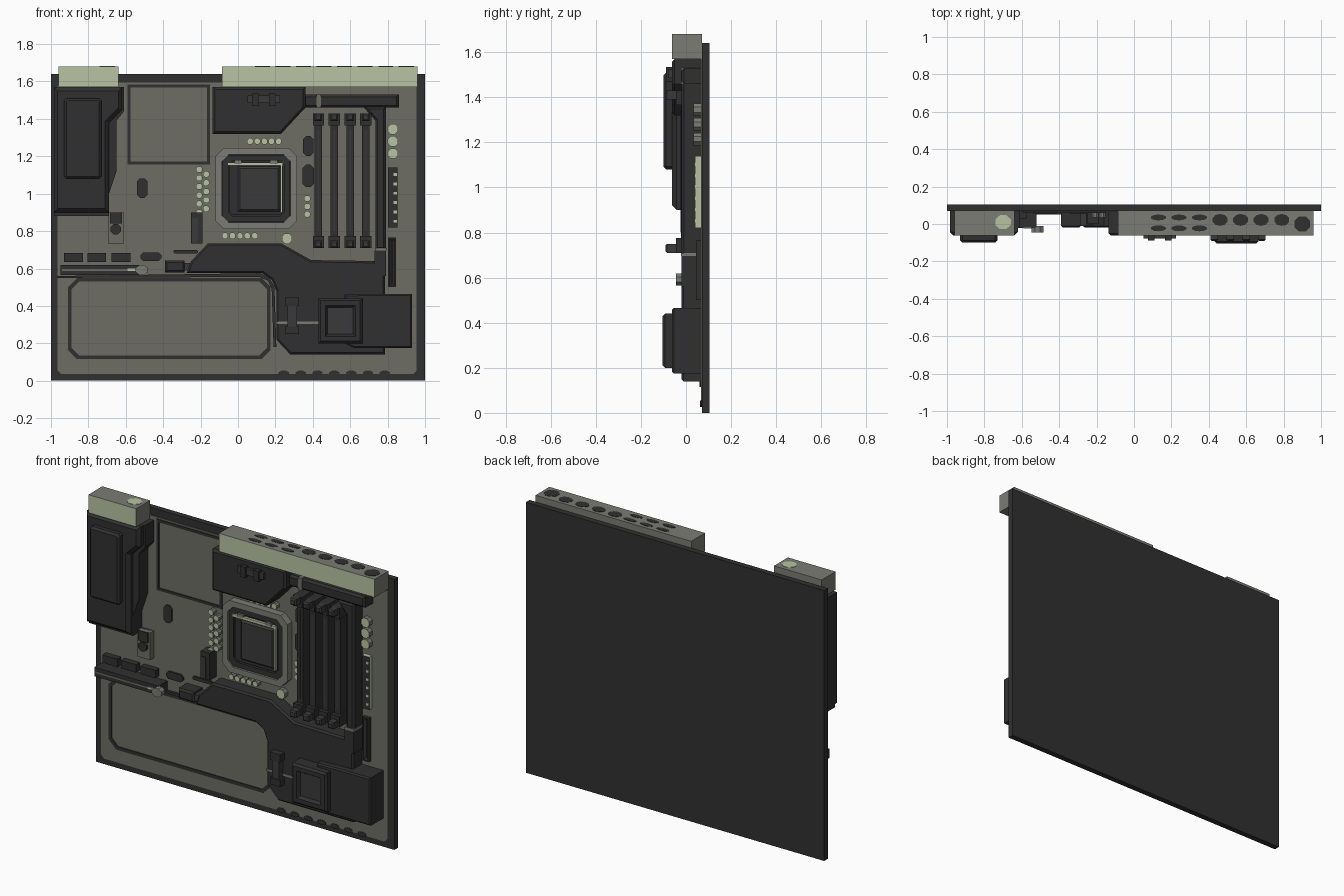
import bpy, bmesh, math

if "Cube" in bpy.data.objects:
    bpy.data.objects.remove(bpy.data.objects["Cube"])

# ---------- colours ----------
def material(name, c):
    m = bpy.data.materials.new(name)
    m.diffuse_color = (*c, 1)
    m.use_nodes = True
    m.node_tree.nodes["Principled BSDF"].inputs["Base Color"].default_value = m.diffuse_color
    return m
DARK = material("dark", (0.03, 0.03, 0.03))
GRAY = material("olive_gray", (0.155, 0.155, 0.13))
METAL = material("metal_gray", (0.2, 0.2, 0.178))
PALE = material("pale_green", (0.48, 0.55, 0.37))
COAL = material("mid_charcoal", (0.042, 0.042, 0.042))

BACK = 0.071  # board front surface

# ---------- helpers ----------
def prism(name, pts, front, mat, face_mat=None, back=BACK, chamfer=0.0, hole=0.0, depth=0.0):
    """Extrude an x-z outline along y; optional front chamfer or sunk front."""
    bm = bmesh.new()
    y0 = front + chamfer
    f = bm.faces.new([bm.verts.new((x, y0, z)) for x, z in pts])
    b = bm.faces.new([bm.verts.new((x, back, z)) for x, z in pts])
    n = len(pts)
    for i in range(n):
        j = (i + 1) % n
        bm.faces.new((f.verts[i], f.verts[j], b.verts[j], b.verts[i]))
    bmesh.ops.recalc_face_normals(bm, faces=bm.faces[:])
    if chamfer:
        bmesh.ops.inset_region(bm, faces=[f], thickness=chamfer, depth=chamfer, use_even_offset=True)
    if hole:
        bmesh.ops.inset_region(bm, faces=[f], thickness=hole, use_even_offset=True)
        bmesh.ops.inset_region(bm, faces=[f], thickness=0.012, depth=-depth, use_even_offset=True)
    bm.normal_update()
    me = bpy.data.meshes.new(name)
    me.materials.append(mat)
    if face_mat:
        me.materials.append(face_mat)
        if hole:
            f.material_index = 1
        else:
            for q in bm.faces:
                q.material_index = int(q.normal.y < -0.9)
    bm.to_mesh(me)
    bm.free()
    ob = bpy.data.objects.new(name, me)
    bpy.context.collection.objects.link(ob)
    return ob

def rect(x0, x1, z0, z1, c=0.0):
    """Rectangle outline with cut corners of size c."""
    if not c:
        return [(x0, z0), (x1, z0), (x1, z1), (x0, z1)]
    return [(x0 + c, z0), (x1 - c, z0), (x1, z0 + c), (x1, z1 - c),
            (x1 - c, z1), (x0 + c, z1), (x0, z1 - c), (x0, z0 + c)]

def ngon(x, z, rx, rz=None, n=8):
    rz = rz or rx
    return [(x + rx * math.cos(math.tau * (i + .5) / n), z + rz * math.sin(math.tau * (i + .5) / n)) for i in range(n)]

def box(name, x0, x1, z0, z1, front, mat, face_mat=None, back=BACK, c=0.0, **k):
    return prism(name, rect(x0, x1, z0, z1, c), front, mat, face_mat, back, **k)

def frame(name, x0, x1, z0, z1, w, c, front, mat, back=BACK):
    """Flat ring with an open middle."""
    o, i = rect(x0, x1, z0, z1, c), rect(x0 + w, x1 - w, z0 + w, z1 - w, c * 0.8 if c else 0)
    n = len(o)
    bm = bmesh.new()
    rings = [[bm.verts.new((x, y, z)) for x, z in p] for p, y in ((o, back), (o, front), (i, front), (i, back))]
    for r in range(4):
        a, b = rings[r], rings[(r + 1) % 4]
        for k in range(n):
            bm.faces.new((a[k], a[(k + 1) % n], b[(k + 1) % n], b[k]))
    bmesh.ops.recalc_face_normals(bm, faces=bm.faces[:])
    me = bpy.data.meshes.new(name)
    me.materials.append(mat)
    bm.to_mesh(me)
    bm.free()
    bpy.context.collection.objects.link(bpy.data.objects.new(name, me))

# ---------- board ----------
box("board", -1, 1, 0, 1.64, 0.07, DARK, back=0.105)
box("board_surface", -0.965, 0.955, 0.035, 1.595, 0.066, GRAY, c=0.02)
for i in range(7):
    prism("edge_notch", ngon(0.245 + i * 0.09, 0.04, 0.03, 0.015), 0.063, DARK)

# ---------- rear ports ----------
box("port_block_right", -0.085, 0.96, 1.57, 1.68, -0.062, METAL, PALE)
box("port_block_left", -0.96, -0.64, 1.57, 1.68, -0.062, METAL, PALE)

def port(name, x, y, rx, ry, mat, n=10):
    bm = bmesh.new()
    f = bm.faces.new([bm.verts.new((a, b, 1.679)) for a, b in ngon(x, y, rx, ry, n)])
    r = bmesh.ops.extrude_face_region(bm, geom=[f])
    bmesh.ops.translate(bm, verts=[v for v in r["geom"] if isinstance(v, bmesh.types.BMVert)], vec=(0, 0, 0.003))
    bmesh.ops.recalc_face_normals(bm, faces=bm.faces[:])
    me = bpy.data.meshes.new(name)
    me.materials.append(mat)
    bm.to_mesh(me)
    bm.free()
    bpy.context.collection.objects.link(bpy.data.objects.new(name, me))

for x in (0.46, 0.57, 0.68, 0.79):
    port("round_port", x, 0.022, 0.042, 0.032, DARK)
for x in (0.13, 0.24, 0.35):
    for y in (0.035, -0.023):
        port("slim_port", x, y, 0.042, 0.016, DARK)
port("square_port", 0.9, 0, 0.045, 0.044, DARK, 8)
port("antenna_port", -0.7, 0.01, 0.045, 0.04, PALE, 8)

# ---------- left cover ----------
prism("left_cover_flank", [(-0.985, 1.57), (-0.61, 1.57), (-0.61, 1.44), (-0.65, 1.39), (-0.65, 1.12),
      (-0.69, 1.0), (-0.69, 0.88), (-0.985, 0.88)], -0.02, DARK)
prism("left_cover", [(-0.985, 1.57), (-0.62, 1.57), (-0.62, 1.45), (-0.69, 1.38), (-0.69, 0.9),
      (-0.985, 0.9)], -0.062, DARK, chamfer=0.02)
box("left_cover_plate", -0.93, -0.73, 1.08, 1.51, -0.1, DARK, c=0.012, back=-0.05, chamfer=0.012)

# ---------- top heatsink and pipe ----------
prism("top_heatsink", [(-0.135, 1.57), (0.36, 1.57), (0.36, 1.46), (0.23, 1.32), (-0.135, 1.32)], -0.062, DARK, chamfer=0.012)
box("top_clip_bar", 0.05, 0.225, 1.485, 1.525, -0.078, COAL, back=-0.05)
for x in (0.075, 0.165):
    box("top_clip_jaw", x, x + 0.035, 1.47, 1.535, -0.088, DARK, back=-0.05)
box("top_pipe", 0.34, 0.86, 1.46, 1.53, -0.02, DARK, chamfer=0.012)
box("pipe_band_top", 0.42, 0.445, 1.457, 1.533, -0.023, GRAY)
prism("side_pipe", [(0.67, 1.465), (0.79, 1.465), (0.79, 0.7), (0.735, 0.7), (0.735, 1.39)], -0.02, DARK, chamfer=0.012)
box("pipe_band_side", 0.732, 0.793, 0.695, 0.71, -0.023, METAL)
box("side_pipe_end", 0.73, 0.79, 0.56, 0.695, -0.02, DARK)

# ---------- memory slots ----------
for x in (0.43, 0.515, 0.6, 0.683):
    box("memory_slot", x - 0.02, x + 0.02, 0.72, 1.42, -0.022, DARK)
    box("memory_slot_groove", x - 0.004, x + 0.004, 0.8, 1.34, -0.024, COAL, back=-0.02)
    for z0, z1, s in ((0.71, 0.775, 0.71), (1.365, 1.43, 1.39)):
        box("memory_latch_base", x - 0.03, x + 0.03, z0, z1, -0.045, DARK)
        box("memory_latch_tip", x - 0.02, x + 0.02, s, s + 0.04, -0.092, COAL, back=-0.04, chamfer=0.008)

# ---------- processor socket ----------
box("socket_base", -0.1, 0.29, 0.83, 1.22, 0.05, DARK, c=0.03)
frame("socket_ring", -0.12, 0.315, 0.81, 1.245, 0.035, 0.045, 0.022, METAL)
frame("socket_inner_ring", -0.082, 0.277, 0.848, 1.207, 0.03, 0.03, 0.03, DARK)
box("processor", -0.045, 0.24, 0.885, 1.17, 0.035, DARK, c=0.015)
box("processor_lid", 0.0, 0.225, 0.905, 1.145, 0.02, COAL, chamfer=0.01)
box("load_arm_top", -0.055, 0.24, 1.152, 1.168, 0.02, PALE, back=0.04)
box("load_arm_side", 0.226, 0.238, 0.9, 1.16, 0.02, PALE, back=0.04)
for x in (-0.02, 0.17):
    box("load_arm_hinge", x, x + 0.04, 1.16, 1.18, 0.018, METAL)

# ---------- capacitors ----------
caps = [(0.065 + i * 0.038, 1.28, 0.018) for i in range(5)]
caps += [(-0.07 + i * 0.04, 0.775, 0.018) for i in range(5)]
caps += [(-0.207, 0.9 + i * 0.046, 0.018) for i in range(6)]
caps += [(-0.17, 0.92 + i * 0.046, 0.018) for i in range(5)]
caps += [(0.37, 0.89 + i * 0.042, 0.018) for i in range(3)]
caps += [(0.262, 0.76, 0.03)] + [(0.828, z, 0.03) for z in (1.215, 1.28, 1.345)]
for x, z, r in caps:
    prism("capacitor", ngon(x, z, r), 0.034, METAL, PALE)

# ---------- chips ----------
for x, z, w, h in ((0.375, 1.255, 0.055, 0.105), (0.375, 1.095, 0.06, 0.12), (-0.512, 1.03, 0.055, 0.105),
                   (-0.465, 0.663, 0.11, 0.045), (-0.28, 0.69, 0.13, 0.02)):
    box("chip", x - w / 2, x + w / 2, z - h / 2, z + h / 2, 0.055, DARK, c=min(w, h) * 0.3)
frame("chip_outline", -0.59, -0.15, 1.155, 1.585, 0.016, 0, 0.06, DARK)

# ---------- right edge connectors ----------
box("power_connector", 0.803, 0.853, 0.82, 1.14, 0.04, PALE, DARK)
for i in range(6):
    box("power_pin", 0.832, 0.85, 0.845 + i * 0.05, 0.86 + i * 0.05, 0.037, PALE, back=0.045)
box("side_connector", 0.803, 0.846, 0.5, 0.765, 0.045, DARK, hole=0.008, depth=0.01)

# ---------- left connectors and expansion slot ----------
box("small_socket_base", -0.695, -0.61, 0.735, 0.9, 0.03, GRAY)
box("small_socket_back", -0.685, -0.62, 0.84, 0.9, 0.02, DARK)
prism("small_socket_knob", ngon(-0.653, 0.81, 0.03), 0.015, DARK)
box("upright_socket", -0.25, -0.19, 0.735, 0.9, -0.0, DARK)
box("upright_socket_face", -0.245, -0.215, 0.74, 0.87, -0.004, COAL, back=0.01)
for x0, x1 in ((-0.93, -0.83), (-0.805, -0.705), (-0.675, -0.575)):
    box("small_header", x0, x1, 0.635, 0.682, 0.03, DARK)
box("expansion_slot", -0.95, -0.52, 0.565, 0.62, -0.018, DARK)
box("expansion_slot_groove", -0.94, -0.55, 0.588, 0.598, -0.021, GRAY, back=-0.01)
prism("slot_latch", ngon(-0.515, 0.592, 0.035, 0.028), -0.045, METAL, back=-0.01)
box("slot_contact", -0.59, -0.54, 0.586, 0.6, -0.025, PALE, back=-0.01)

# ---------- lower panel ----------
prism("panel_border", [(-0.965, 0.56), (0.12, 0.575), (0.17, 0.55), (0.195, 0.5), (0.205, 0.18), (0.19, 0.18),
      (0.18, 0.49), (0.16, 0.535), (0.115, 0.555), (-0.965, 0.55)], 0.05, DARK)
frame("panel_frame", -0.91, 0.175, 0.115, 0.55, 0.02, 0.05, 0.06, DARK)

# ---------- lower heatsink ----------
box("pipe_stub", -0.39, -0.285, 0.58, 0.642, -0.02, DARK, chamfer=0.01)
box("pipe_stub_neck", -0.285, -0.22, 0.59, 0.63, -0.01, COAL)
prism("lower_heatsink", [(-0.275, 0.575), (-0.25, 0.64), (-0.16, 0.735), (0.23, 0.735), (0.39, 0.645), (0.73, 0.64),
      (0.785, 0.57), (0.785, 0.14), (0.28, 0.14), (0.205, 0.22), (0.205, 0.48), (0.18, 0.54), (0.13, 0.575)],
      -0.02, DARK, chamfer=0.01)
box("heatsink_band", 0.205, 0.43, 0.304, 0.316, -0.023, METAL, back=-0.01)
prism("fan_housing", [(0.57, 0.46), (0.72, 0.465), (0.93, 0.465), (0.93, 0.175), (0.62, 0.175), (0.57, 0.2)],
      -0.062, DARK, chamfer=0.008)
box("fan_cap", 0.43, 0.665, 0.2, 0.44, -0.105, DARK, COAL, back=-0.015, chamfer=0.012, hole=0.025, depth=0.02)
box("lower_clip_body", 0.265, 0.315, 0.25, 0.42, -0.055, COAL, back=-0.01)
box("lower_clip_head", 0.255, 0.325, 0.4, 0.445, -0.06, DARK, back=-0.01)
box("lower_clip_foot", 0.255, 0.325, 0.25, 0.29, -0.06, DARK, back=-0.01)
